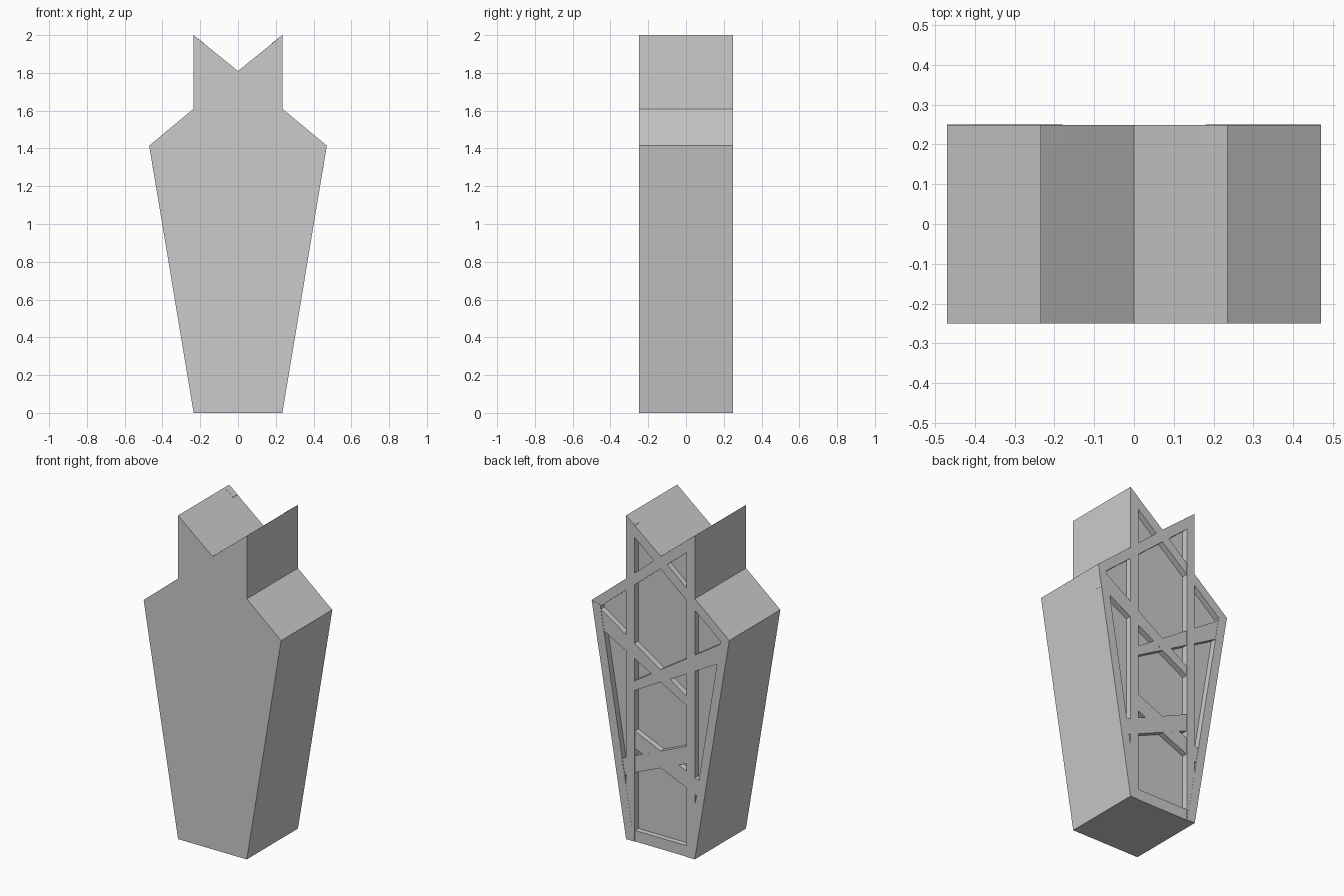
import bpy, bmesh

if "Cube" in bpy.data.objects:
    bpy.data.objects.remove(bpy.data.objects["Cube"])

BACK = 0.25      # rear surface
FLOOR = 0.213    # recessed panel level behind the lattice


def prism(name, pts, y0, y1):
    """Extrude an (x, z) polygon from y0 to y1."""
    bm = bmesh.new()
    face = bm.faces.new([bm.verts.new((x, y0, z)) for x, z in pts])
    ext = bmesh.ops.extrude_face_region(bm, geom=[face])
    moved = [v for v in ext["geom"] if isinstance(v, bmesh.types.BMVert)]
    bmesh.ops.translate(bm, verts=moved, vec=(0, y1 - y0, 0))
    bmesh.ops.recalc_face_normals(bm, faces=bm.faces[:])
    mesh = bpy.data.meshes.new(name)
    bm.to_mesh(mesh)
    bm.free()
    obj = bpy.data.objects.new(name, mesh)
    bpy.context.collection.objects.link(obj)
    return obj


# Main body: symmetric outline with tapered sides, shoulders and top notch
half = [(0.235, 0), (0.47, 1.415), (0.235, 1.61), (0.235, 2.0)]
outline = half + [(0, 1.81)] + [(-x, z) for x, z in reversed(half)]
prism("body", outline, -0.25, FLOOR)

# Rear lattice strips, each one mirrored across x = 0
strips = {
    "side_strip": [(0.235, 0), (0.47, 1.415), (0.412, 1.40), (0.18, 0)],
    "upright_strip": [(0.177, 0), (0.235, 0), (0.235, 2.0), (0.177, 1.955)],
    "shoulder_strip": [(0.47, 1.415), (0.235, 1.61), (0, 1.81), (-0.235, 2.0),
                       (-0.235, 1.927), (0.4595, 1.352)],
    "upper_cross_strip": [(0.47, 1.415), (-0.22, 0.965), (-0.22, 0.91), (0.448, 1.28)],
    "lower_cross_strip": [(0.313, 0.47), (-0.235, 0.708), (-0.235, 0.60), (0.297, 0.375)],
}
for i, (name, pts) in enumerate(strips.items()):
    for side, s in (("right", 1), ("left", -1)):
        # tiny height steps keep crossing strips from sharing a plane
        top = BACK - 0.0006 * i - (0.0003 if s < 0 else 0)
        prism(f"{name}_{side}", [(s * x, z) for x, z in pts], FLOOR - 0.01, top)

# Bottom rail of the lattice
prism("bottom_rail", [(-0.235, 0), (0.235, 0), (0.235, 0.068), (-0.235, 0.068)],
      FLOOR - 0.01, BACK - 0.0035)
